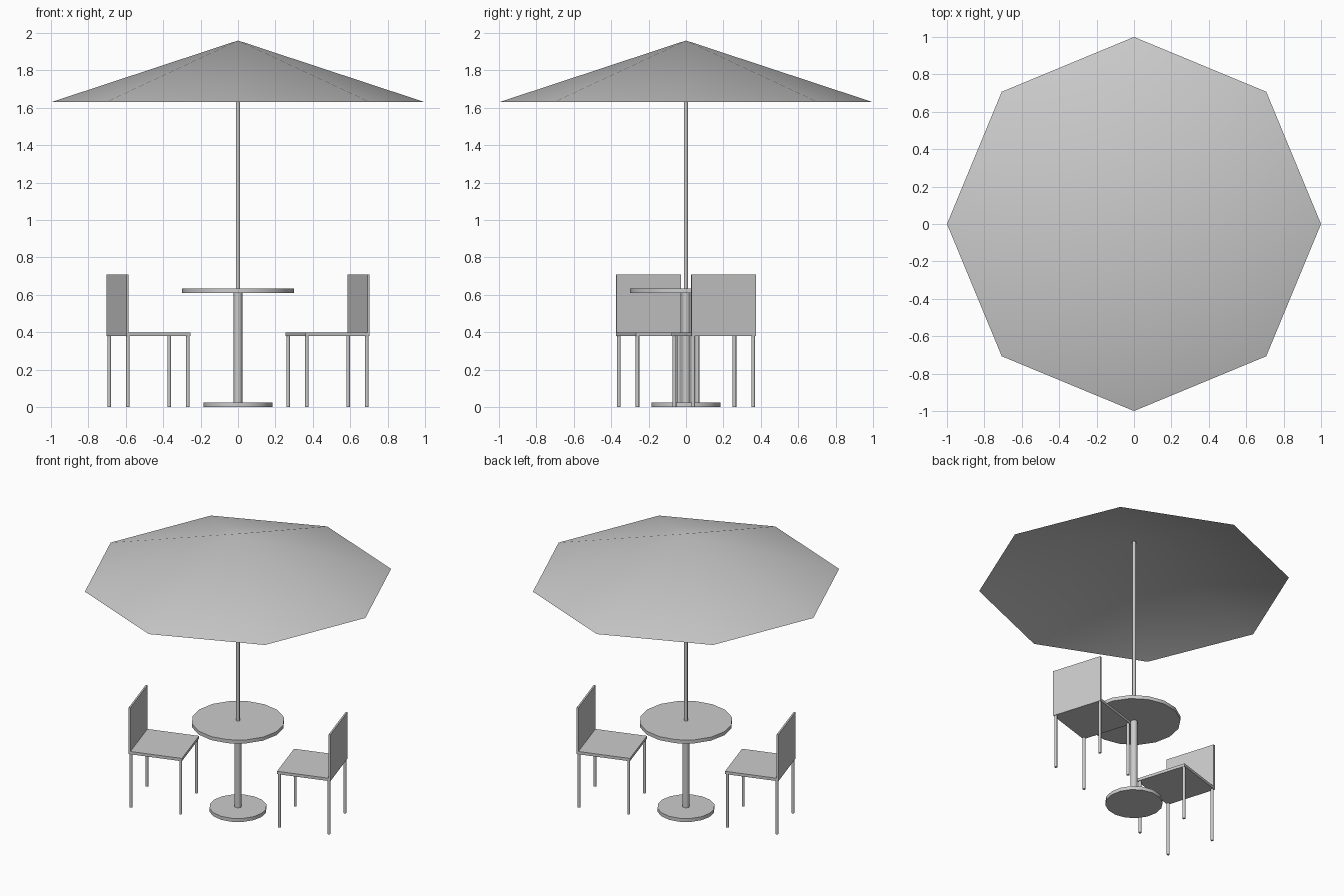
import bpy, bmesh, math
from mathutils import Matrix, Vector

if "Cube" in bpy.data.objects:
    bpy.data.objects.remove(bpy.data.objects["Cube"])


def add_object(name, bm, matrix=None, smooth_angle=None):
    mesh = bpy.data.meshes.new(name)
    if matrix is not None:
        bm.transform(matrix)
    bm.to_mesh(mesh)
    bm.free()
    obj = bpy.data.objects.new(name, mesh)
    bpy.context.collection.objects.link(obj)
    if smooth_angle:
        bpy.ops.object.select_all(action='DESELECT')
        obj.select_set(True)
        bpy.context.view_layer.objects.active = obj
        bpy.ops.object.shade_smooth_by_angle(angle=math.radians(smooth_angle))
    return obj


def cylinder(name, radius, z0, z1, sides, x=0, y=0, matrix=None):
    bm = bmesh.new()
    bmesh.ops.create_cone(bm, cap_ends=True, segments=sides, radius1=radius,
                          radius2=radius, depth=z1 - z0,
                          matrix=Matrix.Translation((x, y, (z0 + z1) / 2)))
    return add_object(name, bm, matrix, 50)


def box(name, lo, hi, matrix):
    lo, hi = Vector(lo), Vector(hi)
    bm = bmesh.new()
    bmesh.ops.create_cube(bm, size=1, matrix=Matrix.Translation((lo + hi) / 2)
                          @ Matrix.Diagonal((*(hi - lo), 1)))
    return add_object(name, bm, matrix)


# Table with central post and foot
cylinder("table_foot", 0.185, 0, 0.025, 16)
cylinder("table_post", 0.023, 0.025, 0.61, 8)
cylinder("table_top", 0.30, 0.61, 0.635, 16)

# Parasol: thin pole and open eight-sided canopy
cylinder("parasol_pole", 0.012, 0.635, 1.945, 8)
bm = bmesh.new()
rim = [bm.verts.new((math.cos(i * math.pi / 4), math.sin(i * math.pi / 4), 1.63))
       for i in range(8)]
apex = bm.verts.new((0, 0, 1.96))
for i in range(8):
    bm.faces.new((rim[i], rim[(i + 1) % 8], apex))
add_object("parasol_canopy", bm, None, 50)

# Two chairs facing the table from opposite sides (local +x points outward)
for side, turn in (("right", 0), ("left", 180)):
    m = Matrix.Rotation(math.radians(17.3 + turn), 4, 'Z') @ Matrix.Translation((0.501, 0, 0))
    box(f"{side}_chair_seat", (-0.18, -0.18, 0.38), (0.18, 0.18, 0.40), m)
    box(f"{side}_chair_back", (0.168, -0.18, 0.40), (0.18, 0.18, 0.71), m)
    for depth, x in (("front", -0.168), ("rear", 0.168)):
        for i, y in enumerate((-0.168, 0.168)):
            cylinder(f"{side}_chair_{depth}_leg_{i + 1}", 0.01, 0, 0.38, 8, x, y, m)
